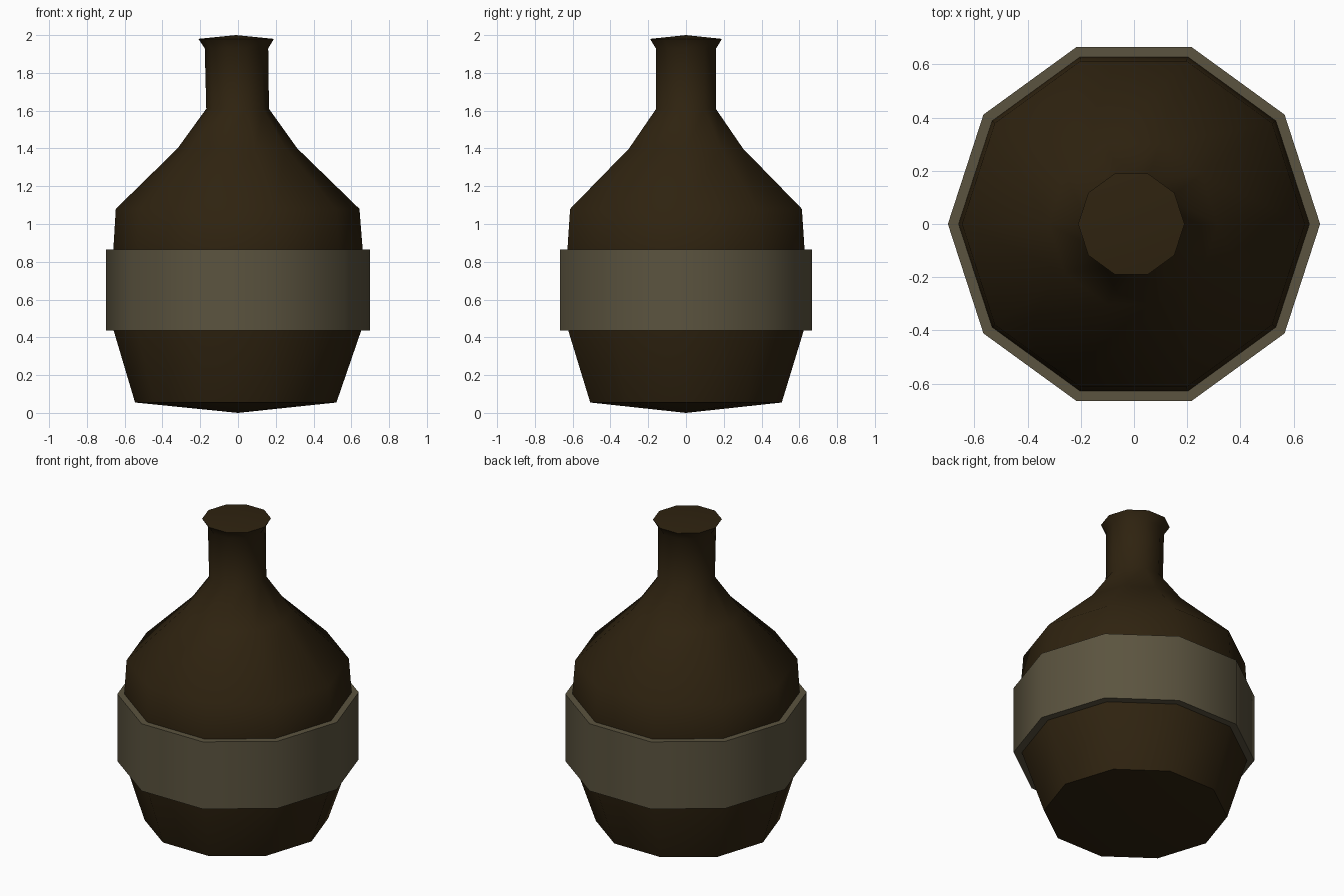
import bpy
import bmesh
from math import cos, sin, pi, radians

SIDES = 10

cube = bpy.data.objects.get("Cube")
if cube:
    bpy.data.objects.remove(cube, do_unlink=True)


def make_material(name, colour):
    mat = bpy.data.materials.new(name)
    mat.use_nodes = True
    mat.diffuse_color = colour
    bsdf = mat.node_tree.nodes["Principled BSDF"]
    bsdf.inputs["Base Color"].default_value = colour
    bsdf.inputs["Roughness"].default_value = 0.8
    return mat


def lathe(name, profile, mat, closed=False):
    """Turn a profile of (radius, height, x shift); radius 0 makes a pole."""
    bm = bmesh.new()
    rings = []
    for r, z, dx in profile:
        if r == 0:
            rings.append([bm.verts.new((dx, 0, z))] * SIDES)
        else:
            rings.append([bm.verts.new((dx + r * cos(2 * pi * i / SIDES),
                                        r * sin(2 * pi * i / SIDES), z))
                          for i in range(SIDES)])
    pairs = list(zip(rings, rings[1:]))
    if closed:
        pairs.append((rings[-1], rings[0]))
    for low, high in pairs:
        for i in range(SIDES):
            j = (i + 1) % SIDES
            corners = dict.fromkeys((low[i], low[j], high[j], high[i]))
            bm.faces.new(list(corners))
    bmesh.ops.recalc_face_normals(bm, faces=bm.faces)
    mesh = bpy.data.meshes.new(name)
    bm.to_mesh(mesh)
    bm.free()
    mesh.materials.append(mat)
    obj = bpy.data.objects.new(name, mesh)
    bpy.context.collection.objects.link(obj)
    bpy.ops.object.select_all(action="DESELECT")
    obj.select_set(True)
    bpy.context.view_layer.objects.active = obj
    bpy.ops.object.shade_smooth_by_angle(angle=radians(50))
    return obj


brown = make_material("dark brown glass", (0.028, 0.0165, 0.005, 1))
label_colour = make_material("faded olive label", (0.105, 0.088, 0.05, 1))

# Bottle: shallow pointed base, belly, shoulder, neck, flared lip, closed top
lathe("bottle_body", [
    (0, 0, 0), (0.533, 0.055, -0.012), (0.655, 0.435, -0.003),
    (0.66, 0.865, 0), (0.645, 1.08, -0.002), (0.317, 1.4, -0.003),
    (0.166, 1.61, -0.002), (0.168, 1.93, -0.008), (0.2, 1.98, -0.01),
    (0, 2.0, -0.01)], brown)

# Label: thick band standing proud of the belly
lathe("label_band", [
    (0.645, 0.435, 0), (0.7, 0.435, 0), (0.7, 0.865, 0), (0.65, 0.865, 0)],
    label_colour, closed=True)
